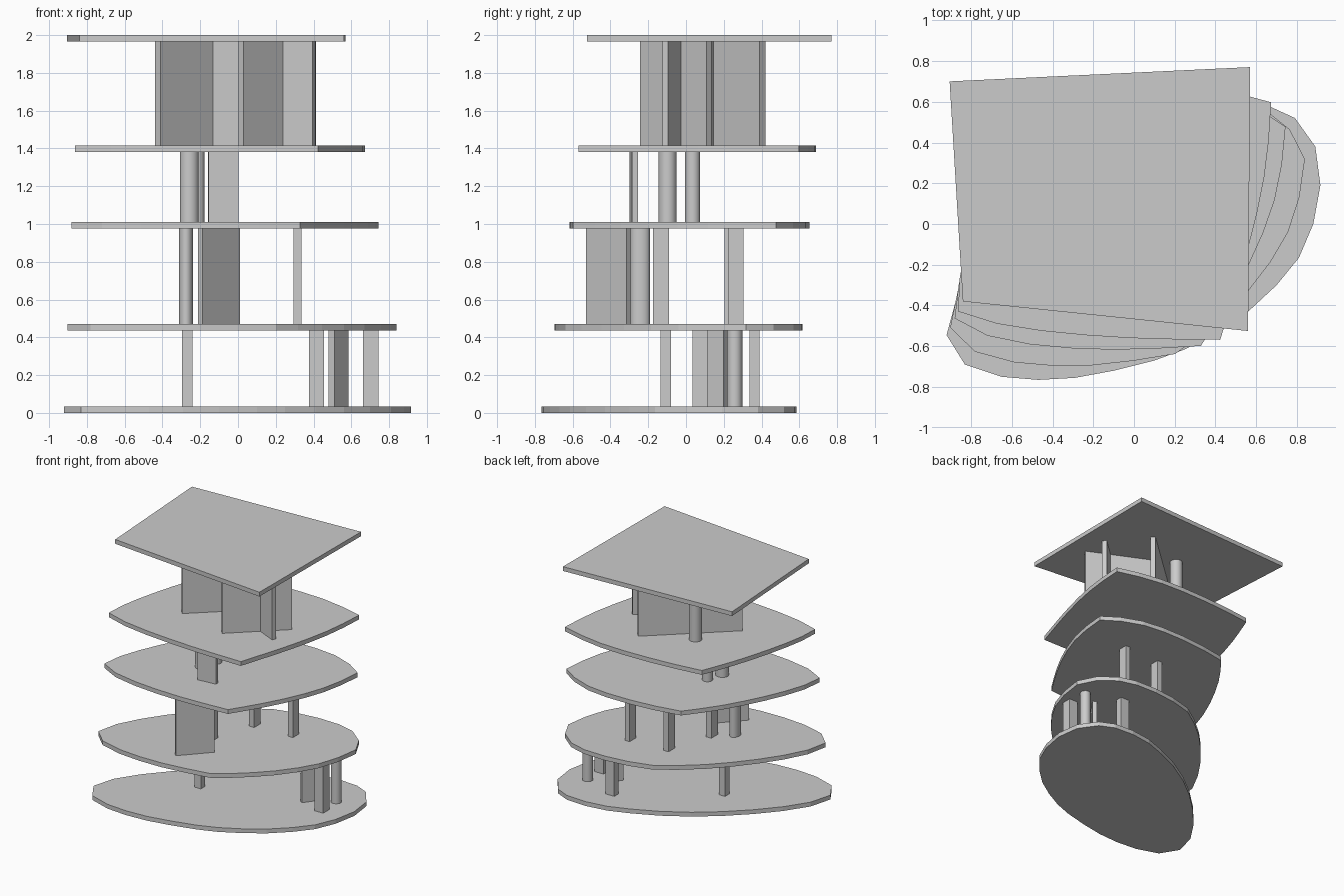
import bpy
import bmesh
from mathutils import Vector, Matrix

cube = bpy.data.objects.get("Cube")
if cube:
    bpy.data.objects.remove(cube, do_unlink=True)

# One plain grey for the whole model
grey = bpy.data.materials.new("plain_grey")
grey.use_nodes = True
colour = (0.6, 0.6, 0.6, 1)
grey.diffuse_color = colour
grey.node_tree.nodes["Principled BSDF"].inputs["Base Color"].default_value = colour

THICK = 0.035
FLOORS = [0, 0.435, 0.975, 1.38, 1.965]


def finish(bm, name):
    """Turn a bmesh into a named object with the grey material."""
    bmesh.ops.recalc_face_normals(bm, faces=bm.faces)
    mesh = bpy.data.meshes.new(name)
    bm.to_mesh(mesh)
    bm.free()
    mesh.materials.append(grey)
    obj = bpy.data.objects.new(name, mesh)
    bpy.context.scene.collection.objects.link(obj)
    return obj


def slab(name, outline, bottom):
    """Extrude a flat outline upwards into a floor plate."""
    bm = bmesh.new()
    face = bm.faces.new([bm.verts.new((p.x, p.y, bottom)) for p in outline])
    moved = bmesh.ops.extrude_face_region(bm, geom=[face])["geom"]
    top = [v for v in moved if isinstance(v, bmesh.types.BMVert)]
    bmesh.ops.translate(bm, verts=top, vec=(0, 0, THICK))
    return finish(bm, name)


def storey(level):
    """Lower and upper height of the gap above a floor."""
    return FLOORS[level] + THICK, FLOORS[level + 1]


def panel(name, level, start, end, width):
    """Upright wall or square post running between two plan points."""
    low, high = storey(level)
    a, b = Vector(start), Vector(end)
    side = (b - a).orthogonal().normalized() * width / 2
    bm = bmesh.new()
    corners = [a + side, b + side, b - side, a - side]
    rings = [[bm.verts.new((p.x, p.y, z)) for p in corners] for z in (low, high)]
    bm.faces.new(rings[0])
    bm.faces.new(rings[1])
    for i in range(len(corners)):
        j = (i + 1) % len(corners)
        bm.faces.new((rings[0][i], rings[0][j], rings[1][j], rings[1][i]))
    return finish(bm, name)


def round_column(name, level, centre, rx, ry):
    """Round or oval column with smooth sides."""
    low, high = storey(level)
    bm = bmesh.new()
    place = Matrix.Translation((*centre, (low + high) / 2)) @ Matrix.Diagonal((rx, ry, 1, 1))
    bmesh.ops.create_cone(bm, cap_ends=True, segments=32, radius1=1, radius2=1,
                          depth=high - low, matrix=place)
    for face in bm.faces:
        face.smooth = abs(face.normal.z) < 0.5
    for edge in bm.edges:
        edge.smooth = all(f.smooth for f in edge.link_faces)
    return finish(bm, name)


# Floor plates: a four-sided roof blending down to a tilted oval base
roof_corners = [Vector(p) for p in ((-0.84, -0.38), (0.56, -0.525), (0.57, 0.77), (-0.905, 0.7))]
base_sides = [
    # front
    [(-0.92, -0.545), (-0.83, -0.69), (-0.65, -0.75), (-0.47, -0.765), (-0.29, -0.755), (-0.1, -0.72)],
    # right
    [(0.1, -0.67), (0.25, -0.615), (0.41, -0.53), (0.56, -0.43), (0.7, -0.3), (0.81, -0.165), (0.88, 0)],
    # back
    [(0.915, 0.19), (0.89, 0.38), (0.79, 0.52), (0.67, 0.575), (0.5, 0.585), (0.32, 0.56)],
    # left
    [(0.15, 0.5), (-0.05, 0.41), (-0.25, 0.29), (-0.43, 0.15), (-0.6, -0.01), (-0.75, -0.18), (-0.87, -0.36)],
]
plate_names = ["base_plate", "lower_plate", "middle_plate", "upper_plate", "roof_plate"]
for name, height in zip(plate_names, FLOORS):
    blend = height / FLOORS[-1]
    if blend == 1:
        slab(name, roof_corners, height)
        continue
    outline = []
    for k, side in enumerate(base_sides):
        first, last = roof_corners[k], roof_corners[(k + 1) % len(roof_corners)]
        for i, point in enumerate(side):
            outline.append(Vector(point).lerp(first.lerp(last, i / len(side)), blend))
    slab(name, outline, height)

# Ground storey
panel("ground_left_post", 0, (-0.268, -0.135), (-0.268, -0.08), 0.055)
panel("ground_front_post", 0, (0.703, 0.035), (0.703, 0.115), 0.08)
panel("ground_back_post", 0, (0.415, 0.335), (0.415, 0.388), 0.08)
panel("ground_short_wall", 0, (0.495, 0.105), (0.57, 0.21), 0.036)
round_column("ground_round_column", 0, (0.705, 0.258), 0.04, 0.04)

# Second storey
panel("second_wall", 1, (-0.2, -0.52), (0, -0.305), 0.03)
panel("second_inner_post", 1, (-0.14, -0.175), (-0.14, -0.09), 0.05)
panel("second_back_post", 1, (-0.02, 0.205), (-0.02, 0.285), 0.045)
panel("second_right_post", 1, (0.316, 0.225), (0.316, 0.305), 0.042)
round_column("second_oval_column", 1, (-0.275, -0.242), 0.037, 0.052)

# Third storey
panel("third_front_wall", 2, (-0.157, -0.285), (0, -0.27), 0.03)
round_column("third_front_column", 2, (-0.258, -0.097), 0.05, 0.048)
round_column("third_back_column", 2, (-0.218, 0.035), 0.04, 0.04)

# Top storey: two parallel walls joined by a crossing wall
panel("top_back_wall", 3, (-0.425, -0.115), (0.15, 0.405), 0.04)
panel("top_front_wall", 3, (0.015, -0.23), (0.4, 0.122), 0.038)
panel("top_cross_wall", 3, (0.402, -0.11), (-0.125, 0.135), 0.034)
round_column("top_round_column", 3, (-0.24, 0.22), 0.048, 0.048)
